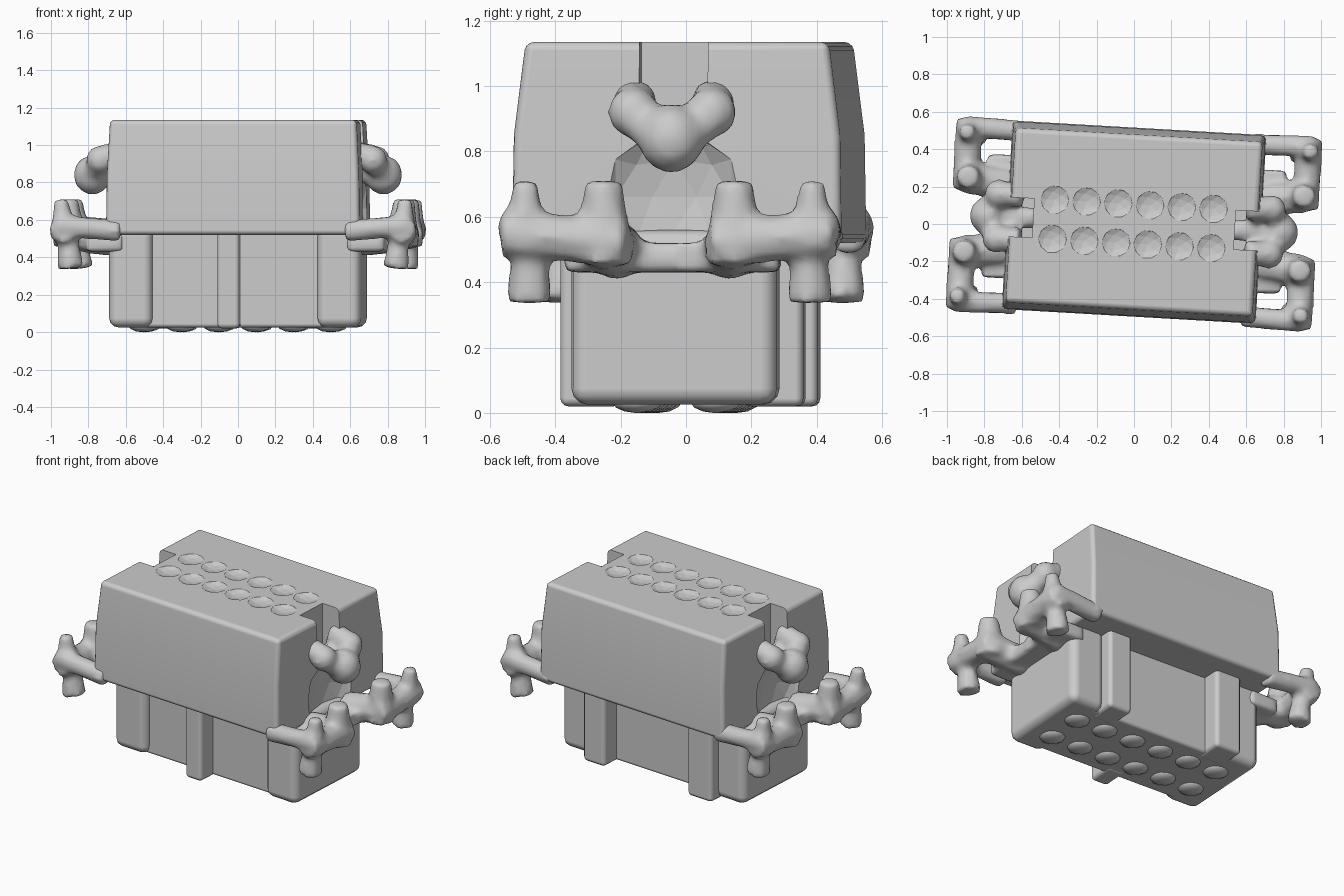
import bpy, bmesh, math
from mathutils import Matrix, Vector

if "Cube" in bpy.data.objects:
    bpy.data.objects.remove(bpy.data.objects["Cube"])

TILT = math.radians(-3.3)      # the whole model is slightly turned about z


def finish(name, bm, turn=0.0, cutter=False):
    bmesh.ops.recalc_face_normals(bm, faces=bm.faces)
    bm.transform(Matrix.Rotation(TILT + turn, 4, 'Z'))
    me = bpy.data.meshes.new(name)
    bm.to_mesh(me)
    bm.free()
    ob = bpy.data.objects.new(name, me)
    bpy.context.collection.objects.link(ob)
    if cutter:
        ob.hide_render = True
        ob.hide_viewport = True
    else:
        for p in me.polygons:
            p.use_smooth = True
    return ob


def loft(bm, rings):
    """Stack of rectangles (z, x0, x1, y0, y1) joined into a closed block."""
    loops = [[bm.verts.new((x, y, z)) for x, y in ((x0, y0), (x1, y0), (x1, y1), (x0, y1))]
             for z, x0, x1, y0, y1 in rings]
    for a, b in zip(loops, loops[1:]):
        for i in range(4):
            j = (i + 1) % 4
            bm.faces.new((a[i], a[j], b[j], b[i]))
    bm.faces.new(loops[0][::-1])
    bm.faces.new(loops[-1])


def box(bm, x0, x1, y0, y1, z0, z1):
    loft(bm, [(z, x0, x1, y0, y1) for z in (z0, z1)])


def ball(bm, loc, r, scale=(1, 1, 1)):
    m = Matrix.Translation(loc) @ Matrix.Diagonal((*scale, 1))
    bmesh.ops.create_icosphere(bm, subdivisions=2, radius=r, matrix=m)


def rod(bm, a, b, r1, r2=None):
    a, b = Vector(a), Vector(b)
    d = b - a
    m = Matrix.Translation((a + b) / 2) @ d.to_track_quat('Z', 'Y').to_matrix().to_4x4()
    bmesh.ops.create_cone(bm, cap_ends=True, segments=8, radius1=r1,
                          radius2=r1 if r2 is None else r2, depth=d.length, matrix=m)


def bevel(ob, w):
    b = ob.modifiers.new("bevel", 'BEVEL')
    b.width, b.segments, b.limit_method = w, 3, 'ANGLE'
    b.harden_normals = True


def cut(ob, cutter):
    m = ob.modifiers.new("cut", 'BOOLEAN')
    m.operation, m.object, m.solver = 'DIFFERENCE', cutter, 'EXACT'


def melt(ob, voxel=0.02, rounds=4):
    """Fuse overlapping lumps into one soft surface."""
    r = ob.modifiers.new("fuse", 'REMESH')
    r.mode, r.voxel_size, r.use_smooth_shade = 'VOXEL', voxel, True
    s = ob.modifiers.new("soften", 'SMOOTH')
    s.factor, s.iterations = 0.5, rounds


# cutters: end notches with a shallow hollow below, and two rows of sockets
notch = bmesh.new()
hollow = bmesh.new()
for s in (-1, 1):
    box(notch, *sorted((s * 0.54, s * 0.85)), -0.105, 0.105, 0.82, 1.3)
    ball(hollow, (s * 0.7, 0, 0.66), 0.22, (0.4, 1, 1))
for i in range(6):
    for s in (-1, 1):
        ball(notch, (-0.43 + 0.17 * i, s * 0.105, 1.15), 0.085, (1, 1, 0.4))
top_cutter = finish("notch_and_socket_cutter", notch, cutter=True)
hollow_cutter = finish("end_hollow_cutter", hollow, cutter=True)

# upper housing, drawn in towards the top
bm = bmesh.new()
loft(bm, [(z, -x, x, -y + 0.01, y + 0.01) for z, x, y in
          ((0.52, 0.68, 0.505), (0.85, 0.675, 0.5), (1.135, 0.66, 0.465))])
upper = finish("upper_housing", bm)
bevel(upper, 0.025)
cut(upper, top_cutter)
cut(upper, hollow_cutter)

# lower housing: recessed middle between two wider end blocks
bm = bmesh.new()
box(bm, -0.6, 0.6, -0.27, 0.27, 0.025, 0.56)
bevel(finish("lower_housing", bm), 0.02)
for side, s in (("right", 1), ("left", -1)):
    bm = bmesh.new()
    box(bm, *sorted((s * 0.44, s * 0.675)), -0.315, 0.315, 0.025, 0.56)
    bevel(finish(side + "_end_block", bm), 0.05)

# ribs down the long sides
for name, x, y0, y1, w in (("front_centre_rib", -0.03, -0.385, -0.2, 0.06),
                           ("back_right_rib", 0.38, 0.2, 0.385, 0.08),
                           ("back_left_rib", -0.4, 0.2, 0.385, 0.09)):
    bm = bmesh.new()
    box(bm, x - w, x + w, y0, y1, 0.02, 0.56)
    bevel(finish(name, bm), 0.025)

# contact bumps under the lower housing
bm = bmesh.new()
for i in range(6):
    for s in (-1, 1):
        ball(bm, (-0.5 + 0.2 * i, s * 0.12, 0.035), 0.08, (1, 1, 0.45))
finish("bottom_contacts", bm)

for side, turn in (("right", 0.0), ("left", math.pi)):
    # flange with two open lugs, posts and corner screws
    bm = bmesh.new()
    box(bm, 0.6, 0.8, -0.33, 0.33, 0.43, 0.52)
    for s in (-1, 1):
        rod(bm, (0.6, s * 0.46, 0.54), (0.93, s * 0.47, 0.57), 0.06)        # outer arm
        rod(bm, (0.66, s * 0.17, 0.49), (0.91, s * 0.2, 0.53), 0.09)        # inner arm
        rod(bm, (0.91, s * 0.13, 0.52), (0.91, s * 0.51, 0.55), 0.075)      # end bar
        rod(bm, (0.89, s * 0.2, 0.46), (0.9, s * 0.2, 0.71), 0.095, 0.06)   # post
        rod(bm, (0.91, s * 0.44, 0.5), (0.92, s * 0.44, 0.71), 0.075, 0.04)
        rod(bm, (0.87, s * 0.43, 0.34), (0.89, s * 0.43, 0.54), 0.075, 0.05)  # screw end
    melt(finish(side + "_flange", bm, turn))

    # clamp screw and its two collars at the end notch
    bm = bmesh.new()
    rod(bm, (0.52, 0, 0.86), (0.8, 0, 0.85), 0.06)
    ball(bm, (0.78, 0, 0.84), 0.11, (0.95, 0.95, 1))
    for s in (-1, 1):
        ball(bm, (0.73, s * 0.12, 0.92), 0.08)
        rod(bm, (0.6, s * 0.12, 0.96), (0.73, s * 0.12, 0.93), 0.07)
        rod(bm, (0.73, s * 0.12, 0.9), (0.8, s * 0.03, 0.84), 0.06)
    melt(finish(side + "_clamp_screw", bm, turn))
